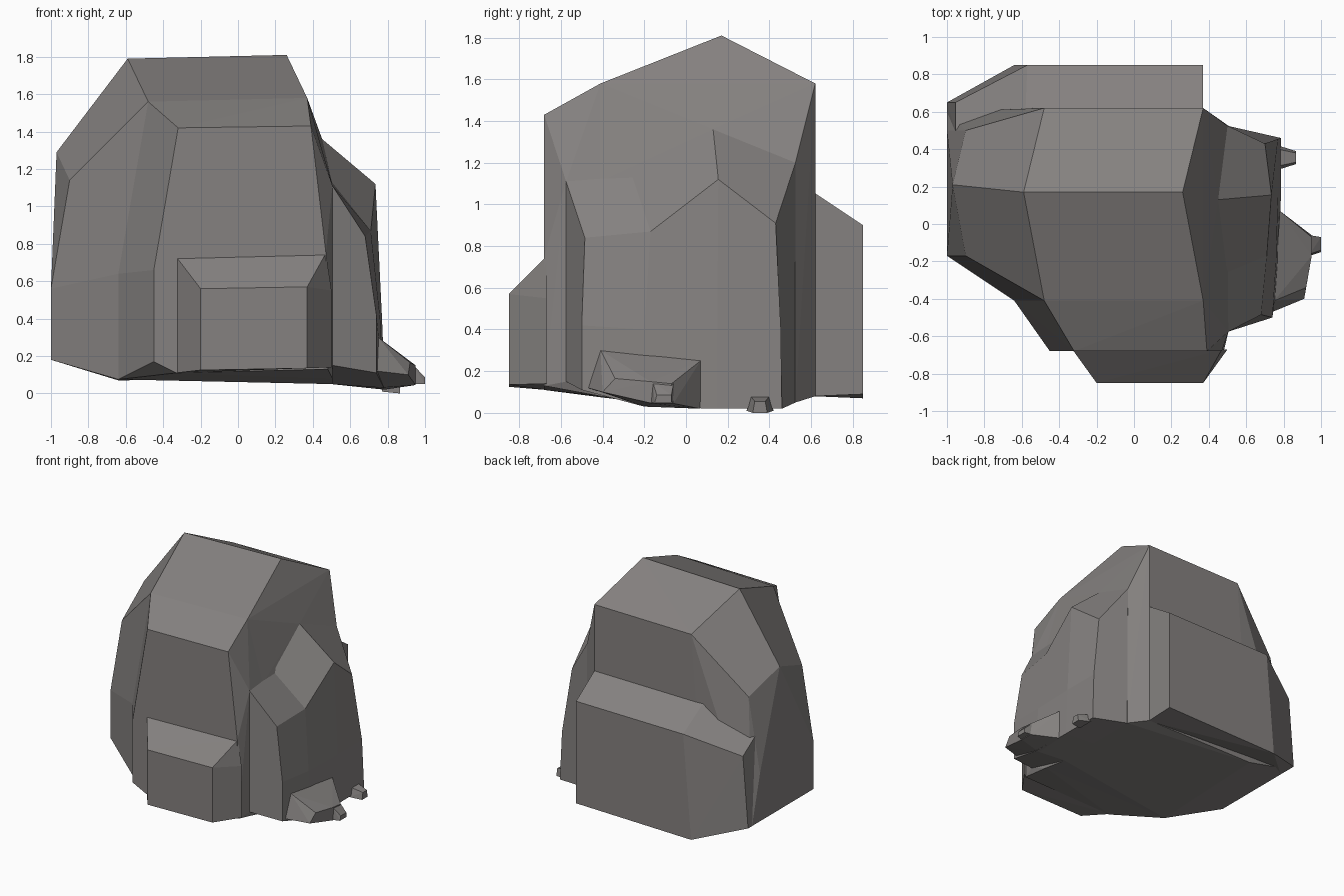
import bpy, bmesh

stone = bpy.data.materials.new("warm grey stone")
stone.diffuse_color = (0.235, 0.222, 0.216, 1)


def finish(name, bm):
    bmesh.ops.recalc_face_normals(bm, faces=bm.faces)
    mesh = bpy.data.meshes.new(name)
    bm.to_mesh(mesh)
    bm.free()
    mesh.materials.append(stone)
    obj = bpy.data.objects.new(name, mesh)
    bpy.context.collection.objects.link(obj)


def chunk(name, *groups, seam=None):
    """Convex chunks of stone, opened and welded along the plane y = seam."""
    bm = bmesh.new()
    for pts in groups:
        part = bmesh.new()
        for p in pts:
            part.verts.new(p)
        res = bmesh.ops.convex_hull(part, input=part.verts)
        junk = {g for g in res["geom_interior"] + res["geom_unused"]
                if isinstance(g, bmesh.types.BMVert)}
        bmesh.ops.delete(part, geom=list(junk), context='VERTS')
        if seam is not None:
            caps = [f for f in part.faces
                    if all(abs(v.co.y - seam) < 1e-4 for v in f.verts)]
            bmesh.ops.delete(part, geom=caps, context='FACES')
        tmp = bpy.data.meshes.new("tmp")
        part.to_mesh(tmp)
        part.free()
        bm.from_mesh(tmp)
        bpy.data.meshes.remove(tmp)
    bmesh.ops.remove_doubles(bm, verts=bm.verts, dist=1e-4)
    finish(name, bm)


def loft(name, sections):
    """Bridge closed sections and cap both ends."""
    bm = bmesh.new()
    rings = [[bm.verts.new(p) for p in s] for s in sections]
    for a, b in zip(rings, rings[1:]):
        for i in range(len(a)):
            j = (i + 1) % len(a)
            bm.faces.new((a[i], a[j], b[j], b[i]))
    bm.faces.new(rings[0])
    bm.faces.new(rings[-1])
    finish(name, bm)


# Main boulder: rear mass plus the narrower front, sharing one cross-section
shared = [(-.48, -.41, 1.56), (.37, -.41, 1.58), (.505, -.41, 1.11),
          (.505, -.41, .08), (-.64, -.41, .075), (-.64, -.41, .64)]
rear = [(-.59, .17, 1.79), (.26, .17, 1.81), (-.48, .62, 1.57), (.37, .62, 1.58),
        (.37, .62, .08), (.5, .525, 1.2), (.505, .525, .05), (.45, .13, 1.36),
        (-.97, .21, 1.29), (-.9, -.17, 1.14), (-.9, .5, 1.14), (-1, -.17, .56),
        (-1, -.17, .18), (-1, .5, .56), (-1, .6, .18), (-.6, .62, .08), (.505, -.2, .05)]
front = [(-.32, -.68, 1.42), (.39, -.68, 1.43), (-.45, -.68, .66), (.47, -.68, .75),
         (-.45, -.68, .17), (-.33, -.68, .11), (.48, -.68, .13),
         (.505, -.575, 1.11), (.505, -.575, .15)]
chunk("main_boulder", shared + rear, shared + front, seam=-.41)

# Low ledge on the front
chunk("front_ledge", [
    (-.33, -.67, .73), (.47, -.67, .75), (-.33, -.67, .11), (.5, -.67, .14), (.5, -.67, .55),
    (-.2, -.85, .56), (.37, -.85, .57), (-.2, -.85, .125), (.37, -.85, .135)])

# Wide ledge on the back
chunk("back_ledge", [
    (-.58, .61, 1.05), (.37, .61, 1.06), (-.57, .85, .89), (.37, .85, .9),
    (-.955, .5, .84), (-.955, .65, .74), (-1, .5, .18), (-1, .65, .18),
    (-.64, .85, .07), (.37, .85, .09), (.37, .61, .08)])

# Ridged block on the right
loft("side_block", [
    [(.505, -.575, 1.11), (.68, -.485, .84), (.74, -.5, .42), (.74, -.5, .11), (.505, -.575, .15)],
    [(.47, -.27, 1.17), (.71, -.17, .87), (.76, -.2, .4), (.78, -.2, .03), (.5, -.2, .05)],
    [(.45, .13, 1.36), (.735, .155, 1.12), (.77, .15, .4), (.785, .15, .02), (.5, .13, .05)],
    [(.5, .525, 1.2), (.70, .43, .91), (.77, .455, .4), (.785, .46, .02), (.5, .525, .05)]])

# Small stones at the foot of the right side
chunk("foot_stone", [
    (.75, -.41, .3), (.78, .07, .25), (.92, -.34, .165), (.95, -.17, .15), (.95, -.07, .14),
    (.91, -.4, .1), (.74, -.47, .12), (.95, -.16, .045), (.95, -.06, .045),
    (.78, .07, .02), (.75, -.2, .03)])
chunk("foot_stone_tip", [
    (.94, -.16, .15), (.94, -.06, .14), (.94, -.17, .05), (.94, -.06, .05),
    (1, -.14, .085), (1, -.07, .085), (1, -.15, .05), (1, -.07, .05)])
chunk("pebble", [
    (.77, .31, .08), (.77, .4, .08), (.77, .29, .01), (.77, .42, .01),
    (.865, .33, .055), (.865, .38, .055), (.865, .32, 0), (.865, .39, 0)])
